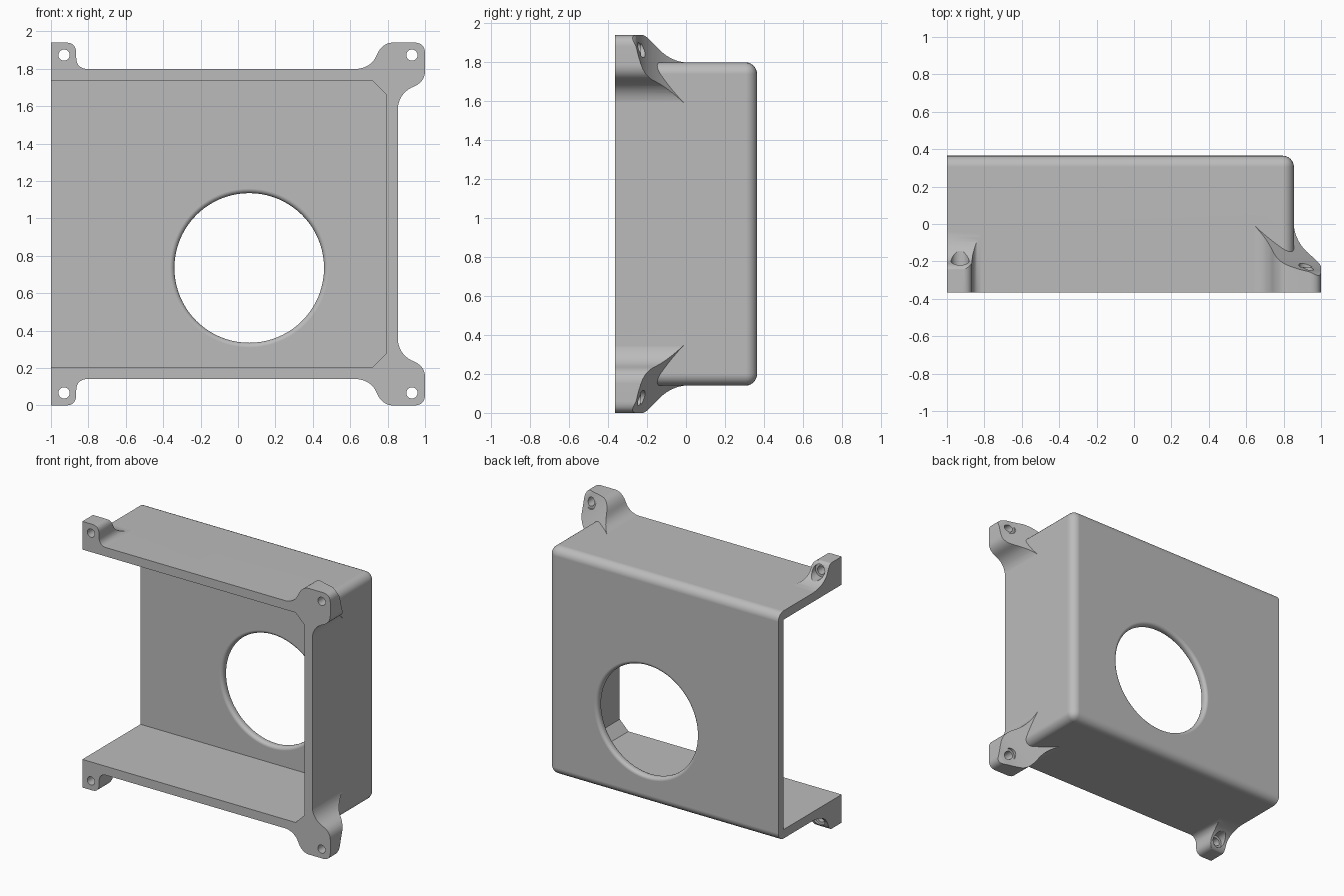
import bpy, bmesh, math
from mathutils import Vector

if "Cube" in bpy.data.objects:
    bpy.data.objects.remove(bpy.data.objects["Cube"], do_unlink=True)

MID = 0.97                      # mirror height for top and bottom
FRONT, BACK = -0.365, 0.365
RIGHT, TOP, BOTTOM = 0.855, 1.80, 0.14
WALL = 0.06

grey = bpy.data.materials.new("plain_grey")
grey.use_nodes = True
colour = (0.5, 0.5, 0.5, 1)
grey.diffuse_color = colour
grey.node_tree.nodes["Principled BSDF"].inputs["Base Color"].default_value = colour


def finish(name, bm):
    bmesh.ops.recalc_face_normals(bm, faces=bm.faces)
    mesh = bpy.data.meshes.new(name)
    bm.to_mesh(mesh)
    bm.free()
    mesh.materials.append(grey)
    obj = bpy.data.objects.new(name, mesh)
    bpy.context.collection.objects.link(obj)
    return obj


def curve(a, b, c, n=10):
    """Quadratic curve from a to c, pulled toward b."""
    a, b, c = Vector(a), Vector(b), Vector(c)
    return [tuple(a * (1 - t) ** 2 + b * 2 * t * (1 - t) + c * t * t)
            for t in (i / n for i in range(n + 1))]


def prism(name, outline, place, start, end):
    """Extrude an outline; place(u, v, w) maps it into space."""
    bm = bmesh.new()
    rings = [[bm.verts.new(place(u, v, w)) for u, v in outline] for w in (start, end)]
    for ring in rings:
        bm.faces.new(ring)
    n = len(outline)
    for i in range(n):
        j = (i + 1) % n
        bm.faces.new((rings[0][i], rings[0][j], rings[1][j], rings[1][i]))
    return finish(name, bm)


def lathe(name, x, z, profile, sides):
    """Turn (y, radius) points about an axis along y."""
    bm = bmesh.new()
    rings = []
    for y, r in profile:
        rings.append([bm.verts.new((x + r * math.cos(math.tau * i / sides), y,
                                    z + r * math.sin(math.tau * i / sides)))
                      for i in range(sides)])
    for a, b in zip(rings, rings[1:]):
        for i in range(sides):
            j = (i + 1) % sides
            bm.faces.new((a[i], a[j], b[j], b[i]))
    bm.faces.new(rings[0])
    bm.faces.new(rings[-1])
    return finish(name, bm)


def combine(target, tool, operation):
    mod = target.modifiers.new("combine", 'BOOLEAN')
    mod.operation, mod.solver, mod.object = operation, 'EXACT', tool
    bpy.context.view_layer.objects.active = target
    bpy.ops.object.modifier_apply(modifier=mod.name)
    bpy.data.objects.remove(tool, do_unlink=True)


# Outer housing, rounded on every edge except the front rim and the open end
bm = bmesh.new()
bmesh.ops.create_cube(bm, size=1)
for v in bm.verts:
    v.co = (RIGHT if v.co.x > 0 else -1, BACK if v.co.y > 0 else FRONT,
            TOP if v.co.z > 0 else BOTTOM)
rounded = [e for e in bm.edges
           if not all(v.co.x < 0 for v in e.verts)
           and not all(v.co.y < 0 for v in e.verts)]
bmesh.ops.bevel(bm, geom=rounded, offset=0.06, segments=6, profile=0.5, affect='EDGES')
housing = finish("housing", bm)

# Mounting ear shapes: front outlines (x, z) and side profiles
left_outline = ([(-0.80, 1.76), (-1, 1.76), (-1, 1.94)]
                + curve((-0.92, 1.94), (-0.865, 1.94), (-0.865, 1.88))
                + curve((-0.865, 1.86), (-0.865, 1.80), (-0.80, 1.798)))
left_profile = ([(-0.5, 1.76), (-0.5, 1.945)]
                + curve((-0.27, 1.945), (-0.225, 1.945), (-0.21, 1.90))
                + curve((-0.21, 1.90), (-0.18, 1.80), (0, 1.798))[1:]
                + [(0, 1.76)])
right_outline = ([(0.81, 1.57), (0.81, 1.76), (0.62, 1.76)]
                 + curve((0.62, 1.798), (0.71, 1.80), (0.74, 1.87))
                 + curve((0.74, 1.87), (0.77, 1.94), (0.83, 1.94))[1:]
                 + curve((0.94, 1.94), (1, 1.94), (1, 1.88))
                 + curve((1, 1.79), (1, 1.73), (0.94, 1.705))
                 + curve((0.94, 1.705), (0.855, 1.67), (0.853, 1.57))[1:])
# Here the first value is the distance out along the corner diagonal
right_profile = ([(-0.35, -0.5), (0.35, -0.5), (0.35, -0.31)]
                 + curve((0.27, -0.29), (0.24, -0.255), (0.20, -0.25), 5)
                 + curve((0.20, -0.25), (-0.02, -0.20), (-0.24, 0.02), 14)[1:]
                 + [(-0.35, 0.06)])

for side in (1, -1):
    def flip(z):
        return MID + side * (z - MID)

    def upright(x, z, y):
        return (x, y, flip(z))

    def sideways(y, z, x):
        return (x, y, flip(z))

    def diagonal(d, y, t):
        return (RIGHT + d / 2 + t, y, flip(TOP + d / 2 - t))

    for outline, profile, place, reach in (
            (left_outline, left_profile, sideways, (-1.1, -0.7)),
            (right_outline, right_profile, diagonal, (-0.5, 0.5))):
        ear = prism("mounting_ear", outline, upright, FRONT, 0.1)
        combine(ear, prism("ear_shaper", profile, place, *reach), 'INTERSECT')
        combine(housing, ear, 'UNION')

# Inner cavity, open at the front and the left end, with clipped corners
cavity = [(-1.1, 0.205), (0.72, 0.205), (0.79, 0.275),
          (0.79, 1.665), (0.72, 1.735), (-1.1, 1.735)]
combine(housing, prism("cavity", cavity, lambda x, z, y: (x, y, z),
                       -0.5, BACK - WALL), 'DIFFERENCE')

# Round opening in the back wall, with softened rims
R, SOFT = 0.40, 0.025
arc = [math.pi / 2 * i / 5 for i in range(6)]
inner, outer = BACK - WALL + SOFT, BACK - SOFT
rim = [(inner - SOFT * math.cos(a), R + SOFT * (1 - math.sin(a))) for a in arc]
rim += [(outer + SOFT * math.cos(a), R + SOFT * (1 - math.sin(a))) for a in reversed(arc)]
rim = [(0.25, R + SOFT)] + rim + [(0.45, R + SOFT)]
combine(housing, lathe("opening", 0.06, 0.735, rim, 80), 'DIFFERENCE')

# Stepped screw holes through the four ears
for x in (-0.93, 0.93):
    for z in (1.873, 2 * MID - 1.873):
        screw = lathe("screw_hole", x, z, [(-0.5, 0.03), (-0.23, 0.03),
                                           (-0.23, 0.048), (0.1, 0.048)], 28)
        combine(housing, screw, 'DIFFERENCE')

# Smooth shading on the rounded areas
bpy.ops.object.select_all(action='DESELECT')
housing.select_set(True)
bpy.context.view_layer.objects.active = housing
bpy.ops.object.shade_smooth_by_angle(angle=math.radians(30))
weighted = housing.modifiers.new("even_shading", 'WEIGHTED_NORMAL')
weighted.keep_sharp = True
